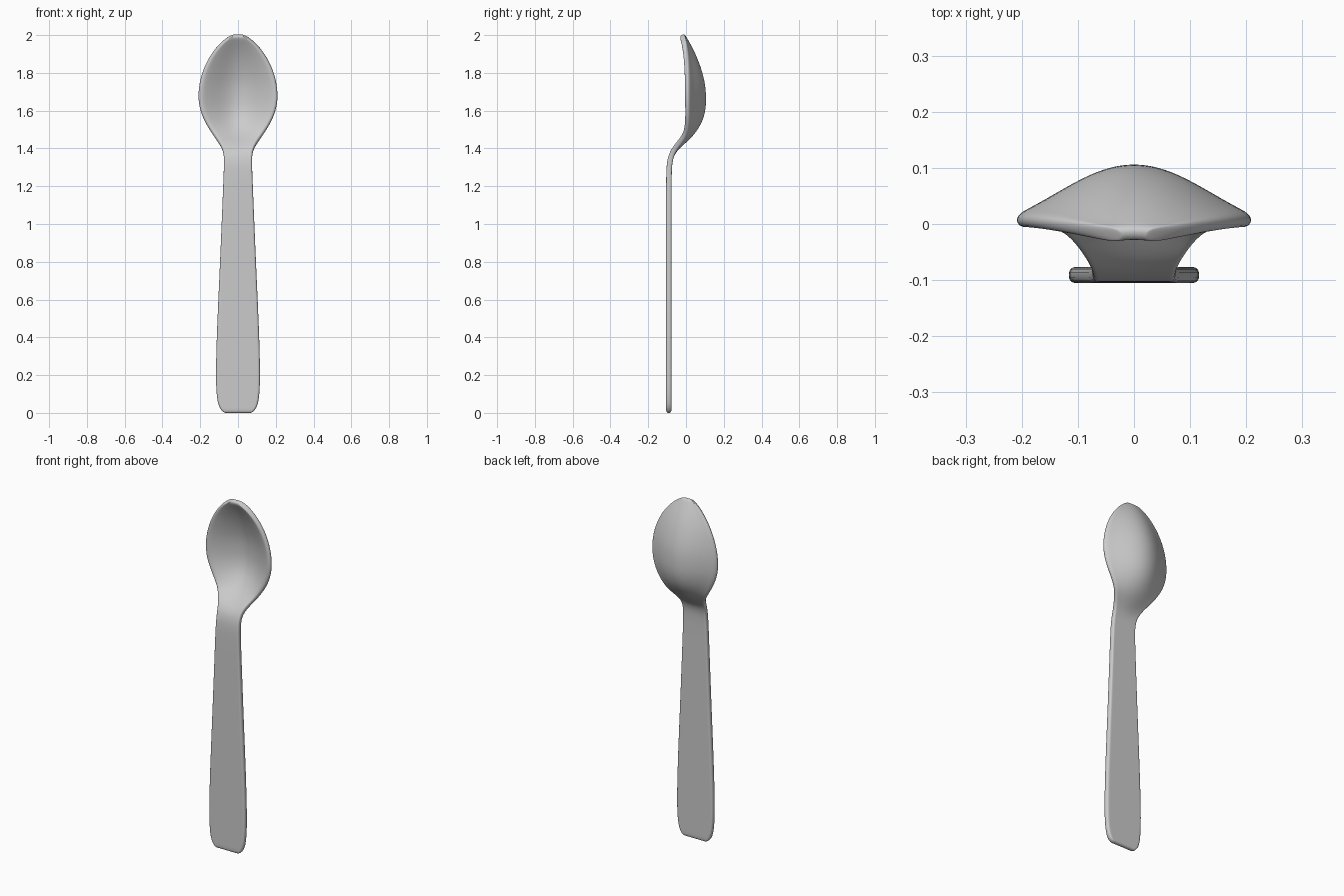
import bpy, bmesh, math

# Spoon stations: height, half width, rim y, bowl depth
STATIONS = [
    (-0.002, 0.070, -0.091, 0), (0.025, 0.105, -0.091, 0), (0.13, 0.120, -0.091, 0),
    (0.40, 0.114, -0.091, 0), (0.70, 0.100, -0.091, 0), (1.00, 0.087, -0.091, 0),
    (1.25, 0.077, -0.091, 0), (1.33, 0.074, -0.088, 0), (1.38, 0.076, -0.072, 0),
    (1.42, 0.094, -0.045, 0.010), (1.46, 0.122, -0.012, 0.024), (1.50, 0.150, 0.000, 0.046),
    (1.55, 0.180, 0.003, 0.073), (1.61, 0.203, 0.002, 0.090), (1.67, 0.211, 0.001, 0.093),
    (1.74, 0.206, 0.001, 0.088), (1.81, 0.187, 0.000, 0.071), (1.88, 0.155, -0.003, 0.048),
    (1.94, 0.110, -0.009, 0.024), (1.98, 0.066, -0.016, 0.007), (2.002, 0.022, -0.021, 0),
]
COLS = 12


def dish(u):
    """Cross-section of the bowl: 1 on the centre line, 0 on the rim."""
    return 0.5 * (1 - u * u) + 0.25 * (1 + math.cos(math.pi * u))


# Lofted sheet for the handle, neck and bowl
bm = bmesh.new()
rows = []
for z, w, y, d in STATIONS:
    us = [2 * i / COLS - 1 for i in range(COLS + 1)]
    rows.append([bm.verts.new((w * u, y + d * dish(abs(u)), z)) for u in us])
for a, b in zip(rows, rows[1:]):
    for i in range(COLS):
        bm.faces.new((a[i], a[i + 1], b[i + 1], b[i]))
mesh = bpy.data.meshes.new("spoon")
bm.to_mesh(mesh)
bm.free()
spoon = bpy.data.objects.new("spoon", mesh)
bpy.context.collection.objects.link(spoon)

# Metal thickness and softened rim
solid = spoon.modifiers.new("thickness", 'SOLIDIFY')
solid.thickness = 0.029
solid.offset = 0
sub = spoon.modifiers.new("soften", 'SUBSURF')
sub.levels = sub.render_levels = 2
for p in mesh.polygons:
    p.use_smooth = True
